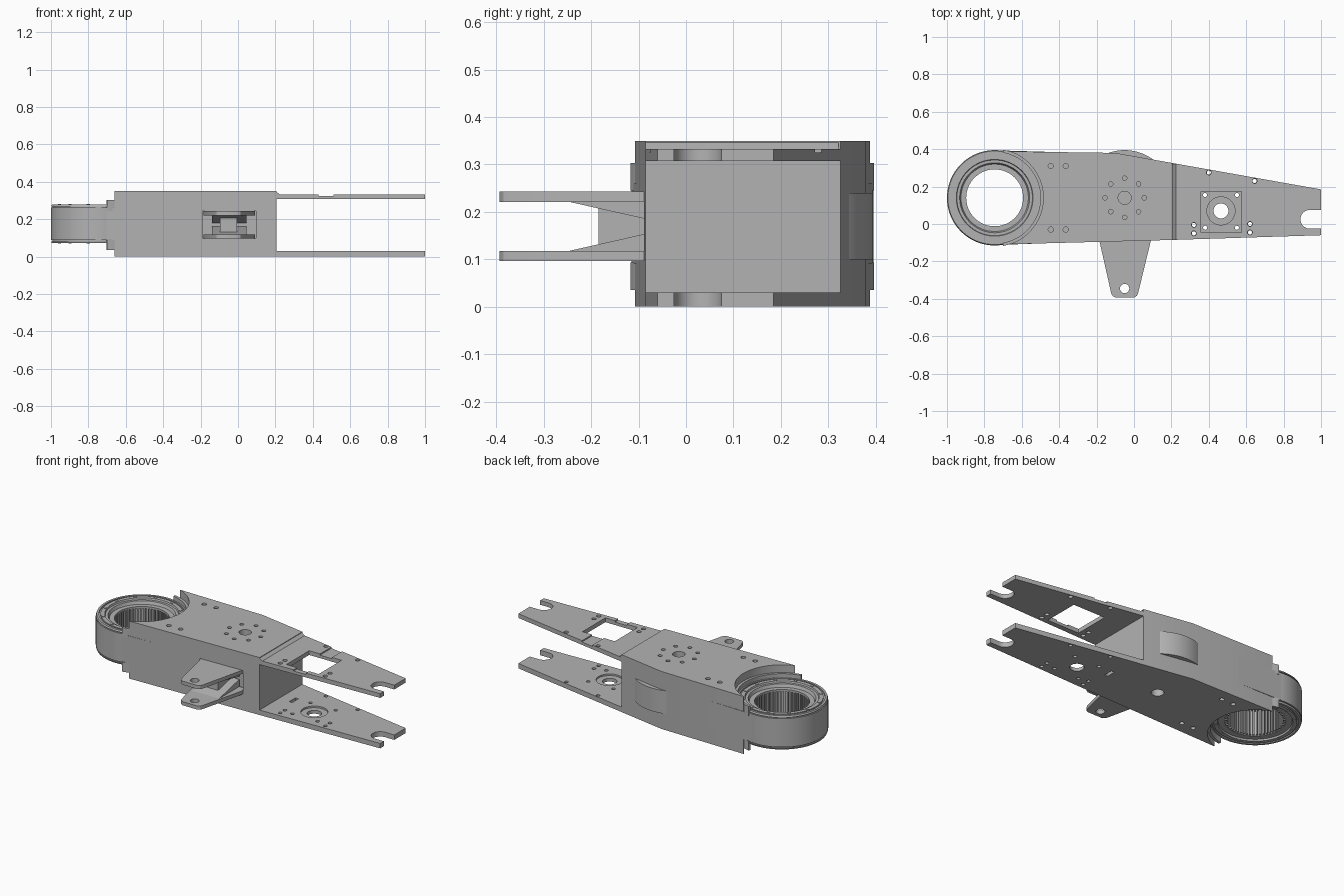
import bpy, bmesh, math
from mathutils import Matrix, Vector

if "Cube" in bpy.data.objects:
    bpy.data.objects.remove(bpy.data.objects["Cube"])

grey = bpy.data.materials.new("machined grey")
grey.use_nodes = True
grey.diffuse_color = (0.45, 0.45, 0.45, 1)
grey.node_tree.nodes["Principled BSDF"].inputs["Base Color"].default_value = (0.45, 0.45, 0.45, 1)

RING = (-0.745, 0.14)      # centre of the ring gear
HUB = (-0.05, 0.14)        # centre of the middle bearing
FLANGE = (0.465, 0.07)     # centre of the arm bearing
parts = []


def make(name, bm):
    bmesh.ops.recalc_face_normals(bm, faces=bm.faces)
    mesh = bpy.data.meshes.new(name)
    bm.to_mesh(mesh)
    bm.free()
    mesh.materials.append(grey)
    obj = bpy.data.objects.new(name, mesh)
    bpy.context.collection.objects.link(obj)
    parts.append(obj)
    return obj


def prism(bm, points, lo, hi, axis="z"):
    """Extrude a flat outline along z, x or y."""
    place = {"z": lambda a, b, h: (a, b, h),
             "x": lambda a, b, h: (h, a, b),
             "y": lambda a, b, h: (a, h, b)}[axis]
    low = [bm.verts.new(place(a, b, lo)) for a, b in points]
    high = [bm.verts.new(place(a, b, hi)) for a, b in points]
    bm.faces.new(low)
    bm.faces.new(high)
    for i in range(len(low)):
        j = (i + 1) % len(low)
        bm.faces.new((low[i], low[j], high[j], high[i]))


def arc(centre, r, start=0, end=360, n=24):
    closed = end - start == 360
    steps = n if closed else n + 1
    return [(centre[0] + r * math.cos(math.radians(start + (end - start) * i / n)),
             centre[1] + r * math.sin(math.radians(start + (end - start) * i / n)))
            for i in range(steps)]


def rect(x0, x1, y0, y1):
    return [(x0, y0), (x1, y0), (x1, y1), (x0, y1)]


def solid(name, *prisms):
    bm = bmesh.new()
    for p in prisms:
        prism(bm, *p)
    return make(name, bm)


def cut(obj, *prisms):
    """Subtract extruded outlines and bake the result."""
    cutter = solid("cutter", *prisms)
    parts.remove(cutter)
    cutter.hide_render = True
    mod = obj.modifiers.new("cut", "BOOLEAN")
    mod.operation, mod.solver, mod.object = "DIFFERENCE", "EXACT", cutter
    baked = bpy.data.meshes.new_from_object(obj.evaluated_get(bpy.context.evaluated_depsgraph_get()))
    obj.modifiers.clear()
    obj.data = baked
    bpy.data.objects.remove(cutter)


def holes(places, r, lo, hi):
    return [(arc(p, r, n=16), lo, hi) for p in places]


def front_y(x):
    return -0.085 + (x - 0.21) * 0.031


def back_y(x):
    return min(0.385, 0.38 - (x + 0.1) * 0.177)


# Central body, hollowed round the ring and drilled above and below
body = solid("central_body", ([(-0.66, -0.108), (0.205, front_y(0.205)), (0.205, back_y(0.205)),
                               (-0.1, 0.38), (-0.66, 0.388)], 0, 0.35))
cut(body, (arc(RING, 0.26, n=96), -0.1, 0.5))
cut(body, (rect(-0.19, 0.095, -0.2, -0.04), 0.1, 0.243))
screws = [(x, y) for x in (-0.445, -0.365) for y in (-0.03, 0.31)]
circle_screws = arc(HUB, 0.105, n=8)
for lo, hi in ((0.31, 0.4), (-0.05, 0.04)):
    cut(body, *holes(screws, 0.014, lo, hi), (arc(HUB, 0.035, n=32), lo, hi),
        *(holes(circle_screws, 0.012, lo, hi) if hi > 0.3 else []))

# Small ramp from the body down to the upper arm
solid("arm_ramp", ([(0.2, 0.35), (0.225, 0.332), (0.2, 0.332)], -0.085, 0.322, "y"))

# Upper and lower arm plates, each with an open fork slot
outline = [(0.19, front_y(0.19)), (1, -0.06), (1, 0.185), (0.19, back_y(0.19))]
slot = arc((0.94, 0.025), 0.05, 90, 270) + [(1.1, -0.025), (1.1, 0.075)]
upper = solid("upper_arm", (outline, 0.307, 0.333))
cut(upper, (slot, 0.2, 0.5), (rect(0.357, 0.575, -0.045, 0.175), 0.2, 0.5),
    *holes([(0.4, 0.275), (0.645, 0.23), (0.32, -0.005), (0.32, -0.05),
            (0.62, 0), (0.62, -0.045)], 0.013, 0.2, 0.5))
cut(upper, (rect(0.43, 0.51, -0.2, 0.4), 0.325, 0.4))

lower = solid("lower_arm", (outline, 0, 0.03))
cut(lower, (slot, -0.1, 0.1), (arc(FLANGE, 0.04, n=32), -0.1, 0.1),
    *holes([(0.38, -0.02), (0.55, -0.02), (0.38, 0.155), (0.55, 0.155), (0.4, 0.275),
            (0.645, 0.23), (0.32, -0.005), (0.32, -0.05), (0.62, 0), (0.62, -0.045)],
           0.011, -0.1, 0.1),
    (rect(0.275, 0.295, 0.1, 0.16), -0.1, 0.1))
cut(lower, (arc(FLANGE, 0.075, n=32), 0.02, 0.1))

# Rounded bearing bulge through the back wall
solid("back_bulge", (arc(HUB, 0.255, 0, 180, 48), 0.1, 0.24))

# Web joining ring and body
web = solid("ring_web", ([(-0.745, -0.113), (-0.4, -0.1), (-0.4, 0.384), (-0.745, 0.394)], 0.09, 0.26))
cut(web, (arc(RING, 0.23, n=96), 0, 0.4))

# Ring gear: stepped section spun round its centre
bm = bmesh.new()
half = [(0.255, 0.175), (0.255, 0.262), (0.247, 0.262), (0.247, 0.268), (0.254, 0.268),
        (0.25, 0.278), (0.237, 0.278), (0.237, 0.27), (0.228, 0.27), (0.228, 0.278),
        (0.205, 0.278), (0.202, 0.268), (0.187, 0.268), (0.18, 0.25), (0.152, 0.25),
        (0.152, 0.238), (0.167, 0.238)]
section = half + [(r, 0.35 - z) for r, z in reversed(half[1:13])]
section.insert(len(half), (0.167, 0.082))
verts = [bm.verts.new((r, 0, z)) for r, z in section]
edges = [bm.edges.new((verts[i - 1], verts[i])) for i in range(len(verts))]
bmesh.ops.spin(bm, geom=verts + edges, cent=(0, 0, 0), axis=(0, 0, 1),
               angle=math.tau, steps=96, use_merge=True)
bmesh.ops.remove_doubles(bm, verts=bm.verts, dist=0.0001)
bmesh.ops.translate(bm, verts=bm.verts, vec=(*RING, 0))
make("ring_gear", bm)

# Inner teeth of the ring
bm = bmesh.new()
count = 54
for i in range(count):
    turn = Matrix.Rotation(math.tau * i / count, 4, "Z")
    bmesh.ops.create_cube(bm, size=1, matrix=Matrix.Translation(Vector((*RING, 0.162))) @ turn
                          @ Matrix.Translation((0.161, 0, 0)) @ Matrix.Diagonal((0.018, 0.009, 0.155, 1)))
make("ring_teeth", bm)

# Screws sunk in the ring rim
solid("ring_screws", *[(arc(p, 0.009, n=10), lo, lo + 0.004)
                       for p in arc(RING, 0.217, 15, 375, 12) for lo in (0.069, 0.277)])

# Collars that hug the ring above and below the web
for side, lo, hi in (("upper", 0.245, 0.303), ("lower", 0.035, 0.093)):
    band = arc(RING, 0.261, -80, 80, 64) + arc(RING, 0.245, 80, -80, 64)
    solid(side + "_collar", (band, lo, hi))

# Front bracket: two drilled lugs, mirrored about mid height, with wedges
lug = [(-0.185, -0.05), (-0.185, -0.09), (-0.122, -0.37), (-0.114, -0.385), (-0.1, -0.393),
       (0, -0.393), (0.014, -0.385), (0.022, -0.37), (0.09, -0.09), (0.09, -0.05)]
for side, lo, hi, flip in (("lower", 0.096, 0.118, False), ("upper", 0.221, 0.243, True)):
    plate = solid(side + "_lug", (lug, lo, hi))
    cut(plate, (arc((-0.05, -0.345), 0.025), 0, 0.4))
    wedge = [(-0.25, 0.117), (-0.05, 0.117), (-0.05, 0.16), (-0.085, 0.154)]
    solid(side + "_wedge", ([(y, 0.339 - z) if flip else (y, z) for y, z in wedge], -0.14, 0.045, "x"))
solid("bracket_block", (rect(-0.095, -0.005, -0.185, -0.03), 0.117, 0.222))

# Smooth shading that keeps hard edges
bpy.ops.object.select_all(action="DESELECT")
for obj in parts:
    obj.select_set(True)
bpy.context.view_layer.objects.active = parts[0]
bpy.ops.object.shade_smooth_by_angle(angle=math.radians(30))
